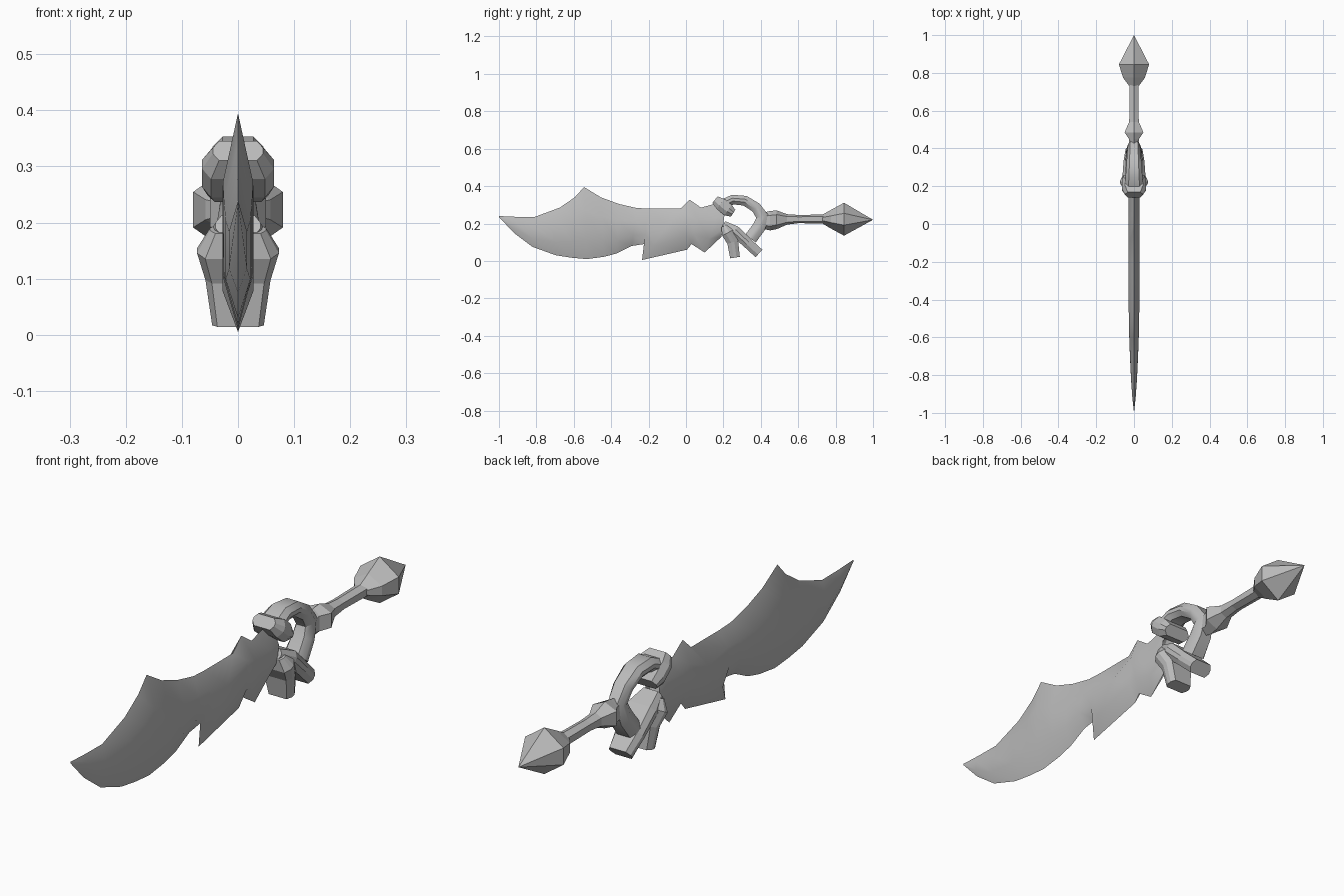
import bpy, bmesh, math
from mathutils import Vector

cube = bpy.data.objects.get("Cube")
if cube:
    bpy.data.objects.remove(cube, do_unlink=True)

metal = bpy.data.materials.new("grey metal")
metal.use_nodes = True
GREY = (0.5, 0.5, 0.5, 1)
metal.diffuse_color = GREY
metal.node_tree.nodes["Principled BSDF"].inputs["Base Color"].default_value = GREY


def loft(name, rings, smooth=None):
    """Skin closed rings of equal length, capping both ends."""
    bm = bmesh.new()
    rows = [[bm.verts.new(p) for p in ring] for ring in rings]
    for a, b in zip(rows, rows[1:]):
        for i in range(len(a)):
            j = (i + 1) % len(a)
            bm.faces.new((a[i], a[j], b[j], b[i]))
    bm.faces.new(rows[0])
    bm.faces.new(rows[-1][::-1])
    bmesh.ops.remove_doubles(bm, verts=bm.verts, dist=0.0005)
    bmesh.ops.recalc_face_normals(bm, faces=bm.faces)
    mesh = bpy.data.meshes.new(name)
    bm.to_mesh(mesh)
    bm.free()
    mesh.materials.append(metal)
    ob = bpy.data.objects.new(name, mesh)
    bpy.context.collection.objects.link(ob)
    if smooth:
        bpy.ops.object.select_all(action='DESELECT')
        ob.select_set(True)
        bpy.context.view_layer.objects.active = ob
        bpy.ops.object.shade_smooth_by_angle(angle=math.radians(smooth))
    return ob


def bar(name, path, smooth=None, chamfer=0.6):
    """Bar along (y, z, half depth, half width) with chamfered sides."""
    pts = [Vector((0, p[0], p[1])) for p in path]
    rings = []
    for i, (y, z, d, w) in enumerate(path):
        t = (pts[min(i + 1, len(pts) - 1)] - pts[max(i - 1, 0)]).normalized()
        n = Vector((0, -t.z, t.y))
        side = [(-w * chamfer, d), (w * chamfer, d), (w, d * 0.3), (w, -d * 0.3),
                (w * chamfer, -d), (-w * chamfer, -d), (-w, -d * 0.3), (-w, d * 0.3)]
        rings.append([pts[i] + n * v + Vector((u, 0, 0)) for u, v in side])
    return loft(name, rings, smooth)


def hexagon(y, z, w, h, flat=0.36):
    f = h * flat
    return [(0, y, z + h), (w, y, z + f), (w, y, z - f),
            (0, y, z - h), (-w, y, z - f), (-w, y, z + f)]


# Blade: paired points on the spine and the cutting edge, plus half thickness
spine = [(-1, .24), (-.91, .236), (-.81, .235), (-.675, .285), (-.595, .34), (-.545, .395),
         (-.455, .34), (-.36, .305), (-.265, .283), (-.2, .28), (-.03, .28), (.02, .327),
         (.08, .285), (.19, .315), (.21, .28), (.17, .215)]
edge = [(-1, .235), (-.92, .15), (-.82, .075), (-.695, .03), (-.61, .017), (-.53, .01),
        (-.44, .022), (-.37, .04), (-.29, .08), (-.225, .09), (-.235, .005), (.005, .06),
        (.03, .09), (.10, .045), (.19, .13), (.17, .205)]
thick = [0, .009, .016, .022, .025, .027] + [.028] * 10
rings = []
for s, e, t in zip(spine, edge, thick):
    a, b = Vector((0, *s)), Vector((0, *e))
    lower, upper = b.lerp(a, 0.27), b.lerp(a, 0.68)
    x = Vector((t, 0, 0))
    rings.append([a, upper + x, lower + x, b, lower - x, upper - x])
loft("blade", rings, 50)

# Clamp across the spine of the blade
bar("upper_clamp", [(.155, .328, .022, .045), (.185, .304, .034, .064),
                    (.225, .272, .034, .064), (.252, .255, .022, .055)], chamfer=.75)

# Open ring joining the clamp to the grip
bar("guard_ring", [(.2, .305, .026, .05), (.25, .328, .026, .045), (.315, .322, .027, .04),
                   (.375, .285, .028, .036), (.41, .235, .035, .032), (.39, .18, .035, .04),
                   (.345, .12, .035, .045)], 35)

# Lower guard: front claw and diagonal rear claw
bar("front_claw", [(.205, .188, .018, .05), (.222, .15, .032, .073),
                   (.25, .1, .03, .058), (.262, .018, .026, .046)], chamfer=.8)
bar("rear_claw", [(.2, .195, .02, .04), (.26, .16, .03, .06),
                  (.33, .095, .027, .055), (.39, .04, .027, .045)], chamfer=.75)

# Grip with collar
grip = [(.42, .215, .024, .045), (.45, .215, .026, .052), (.485, .22, .05, .05),
        (.54, .222, .026, .028), (.6, .224, .023, .022), (.74, .224, .025, .024)]
loft("grip", [hexagon(*g, flat=.55) for g in grip])

# Faceted pommel ending in a point
pommel = [(.73, .224, .025, .024), (.775, .223, .058, .05),
          (.845, .223, .08, .088), (1, .22, 0, 0)]
loft("pommel", [hexagon(*p) for p in pommel])
